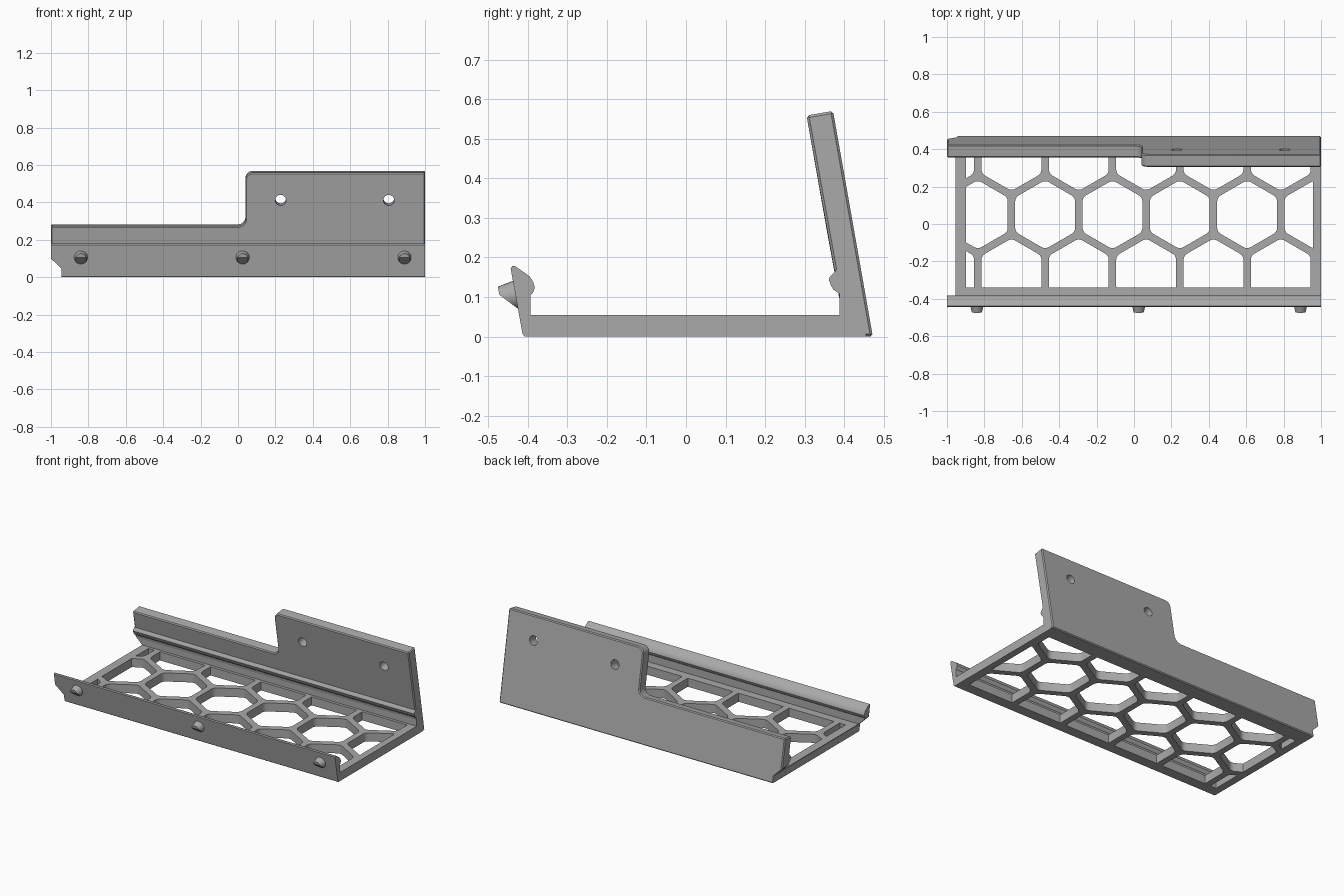
import bpy, bmesh
from math import sin, cos, pi, radians
from mathutils import Vector, Matrix

cube = bpy.data.objects.get("Cube")
if cube:
    bpy.data.objects.remove(cube, do_unlink=True)

grey = bpy.data.materials.new("plain_grey")
grey.use_nodes = True
grey.diffuse_color = (0.4, 0.4, 0.4, 1)
grey.node_tree.nodes["Principled BSDF"].inputs["Base Color"].default_value = (0.4, 0.4, 0.4, 1)


def finish(name, bm):
    bmesh.ops.recalc_face_normals(bm, faces=bm.faces)
    mesh = bpy.data.meshes.new(name)
    bm.to_mesh(mesh)
    bm.free()
    mesh.materials.append(grey)
    ob = bpy.data.objects.new(name, mesh)
    bpy.context.collection.objects.link(ob)
    return ob


def prism(bm, points, offset):
    """Extrude a closed outline along an offset and return its vertices."""
    face = bm.faces.new([bm.verts.new(p) for p in points])
    new = bmesh.ops.extrude_face_region(bm, geom=[face], use_keep_orig=True)["geom"]
    top = [v for v in new if isinstance(v, bmesh.types.BMVert)]
    bmesh.ops.translate(bm, verts=top, vec=offset)
    return list(face.verts) + top


def activate(ob):
    bpy.ops.object.select_all(action="DESELECT")
    ob.select_set(True)
    bpy.context.view_layer.objects.active = ob


def carve(ob, cutter):
    """Subtract a cutter from an object and remove the cutter."""
    mod = ob.modifiers.new("cut", "BOOLEAN")
    mod.operation, mod.solver, mod.object = "DIFFERENCE", "EXACT", cutter
    activate(ob)
    bpy.ops.object.modifier_apply(modifier=mod.name)
    bpy.data.objects.remove(cutter, do_unlink=True)


def shade(ob):
    activate(ob)
    bpy.ops.object.shade_smooth_by_angle(angle=radians(30))


def arc(cx, cz, r, start, end, steps=6):
    angles = [radians(start + (end - start) * i / steps) for i in range(steps + 1)]
    return [(cx + r * cos(a), cz + r * sin(a)) for a in angles]


# Left lower corner relief, shared by tray and back wall
def corner_cutter():
    bm = bmesh.new()
    outline = [(-1.2, -0.1), (-0.945, -0.1), (-0.945, 0.046), (-1.0, 0.1), (-1.2, 0.3)]
    prism(bm, [(x, -0.8, z) for x, z in outline], (0, 1.6, 0))
    return finish("corner_cutter", bm)


# Tray: floor, front lip with rounded bead, and bead at the foot of the back wall
profile = [(-0.407, 0), (0.455, 0), (0.42, 0.2), (0.385, 0.18), (0.376, 0.163),
           (0.363, 0.15), (0.361, 0.143), (0.366, 0.13), (0.372, 0.119), (0.388, 0.108),
           (0.388, 0.055), (-0.393, 0.055), (-0.393, 0.104), (-0.386, 0.112),
           (-0.382, 0.125), (-0.386, 0.138), (-0.395, 0.152), (-0.41, 0.163),
           (-0.432, 0.178), (-0.438, 0.179), (-0.443, 0.173), (-0.413, 0.007)]
bm = bmesh.new()
prism(bm, [(-1, y, z) for y, z in profile], (2, 0, 0))
tray = finish("tray", bm)

# Honeycomb openings, rounded and clipped to the floor frame
pitch, web = 0.36, 0.04
side = pitch / 3 ** 0.5
radius = (pitch - web) / 3 ** 0.5
limits = [((-0.897, 0, 0), (-1, 0, 0)), ((0.956, 0, 0), (1, 0, 0)),
          ((0, -0.34, 0), (0, -1, 0)), ((0, 0.37, 0), (0, 1, 0))]
holes = bmesh.new()
for row in (-1, 0, 1):
    for col in range(-4, 5):
        cx = -0.115 + pitch * (col + 0.5 * (row % 2))
        cy = 0.05 + 1.5 * side * row
        if cx < -1.05 or cx > 1.1:
            continue
        cell = bmesh.new()
        ring = [(cx + radius * sin(i * pi / 3), cy + radius * cos(i * pi / 3), -0.03)
                for i in range(6)]
        prism(cell, ring, (0, 0, 0.115))
        upright = [e for e in cell.edges
                   if abs(e.verts[0].co.z - e.verts[1].co.z) > 0.1]
        bmesh.ops.bevel(cell, geom=upright, offset=0.02, segments=3,
                        profile=0.5, affect="EDGES")
        for point, normal in limits:
            geom = cell.verts[:] + cell.edges[:] + cell.faces[:]
            cut = bmesh.ops.bisect_plane(cell, geom=geom, plane_co=point,
                                         plane_no=normal, clear_outer=True)["geom_cut"]
            rim = [e for e in cut if isinstance(e, bmesh.types.BMEdge)]
            if rim:
                bmesh.ops.holes_fill(cell, edges=rim, sides=0)
        if cell.faces:
            bmesh.ops.recalc_face_normals(cell, faces=cell.faces)
            scratch = bpy.data.meshes.new("cell")
            cell.to_mesh(scratch)
            holes.from_mesh(scratch)
            bpy.data.meshes.remove(scratch)
        cell.free()
carve(tray, finish("honeycomb_cutter", holes))
carve(tray, corner_cutter())
shade(tray)

# Back wall: stepped plate leaning forward
lean = radians(10)
up = Vector((0, -sin(lean), cos(lean)))
inward = Vector((0, -cos(lean), -sin(lean)))
foot = Vector((0, 0.472, 0))
low, high, step, r = 0.288, 0.579, 0.04, 0.04
outline = [(-1, 0), (1, 0), (1, high)]
outline += arc(step + r, high - r, r, 90, 180)
outline += arc(step - r, low + r, r, 0, -90)
outline += [(-1, low)]
bm = bmesh.new()
prism(bm, [foot + up * h + Vector((x, 0, 0)) for x, h in outline], inward * 0.068)
for v in bm.verts:
    v.co.z = max(v.co.z, 0)
wall = finish("back_wall", bm)
bevel = wall.modifiers.new("edge", "BEVEL")
bevel.width, bevel.segments, bevel.limit_method = 0.006, 1, "ANGLE"
activate(wall)
bpy.ops.object.modifier_apply(modifier=bevel.name)

# Screw holes through the tall part of the wall
bm = bmesh.new()
for x in (0.228, 0.806):
    spot = foot + up * 0.43 + inward * 0.034 + Vector((x, 0, 0))
    turn = inward.to_track_quat("Z", "Y").to_matrix().to_4x4()
    bmesh.ops.create_cone(bm, cap_ends=True, segments=24, radius1=0.029, radius2=0.029,
                          depth=0.2, matrix=Matrix.Translation(spot) @ turn)
carve(wall, finish("screw_cutter", bm))
carve(wall, corner_cutter())
shade(wall)

# Snap pegs on the front lip: tapered studs with a sloped underside
out = Vector((0, -cos(lean), -sin(lean)))
for name, x in (("right_peg", -0.84), ("middle_peg", 0.025), ("left_peg", 0.89)):
    bm = bmesh.new()
    turn = out.to_track_quat("Z", "Y").to_matrix().to_4x4()
    spot = Vector((x, -0.428, 0.106)) + out * 0.013
    bmesh.ops.create_cone(bm, cap_ends=True, segments=24, radius1=0.04, radius2=0.028,
                          depth=0.06, matrix=Matrix.Translation(spot) @ turn)
    cut = bmesh.ops.bisect_plane(bm, geom=bm.verts[:] + bm.edges[:] + bm.faces[:],
                                 plane_co=(x, -0.468, 0.103), plane_no=(0, -0.6, -0.8),
                                 clear_outer=True)["geom_cut"]
    bmesh.ops.holes_fill(bm, edges=[e for e in cut if isinstance(e, bmesh.types.BMEdge)])
    shade(finish(name, bm))
